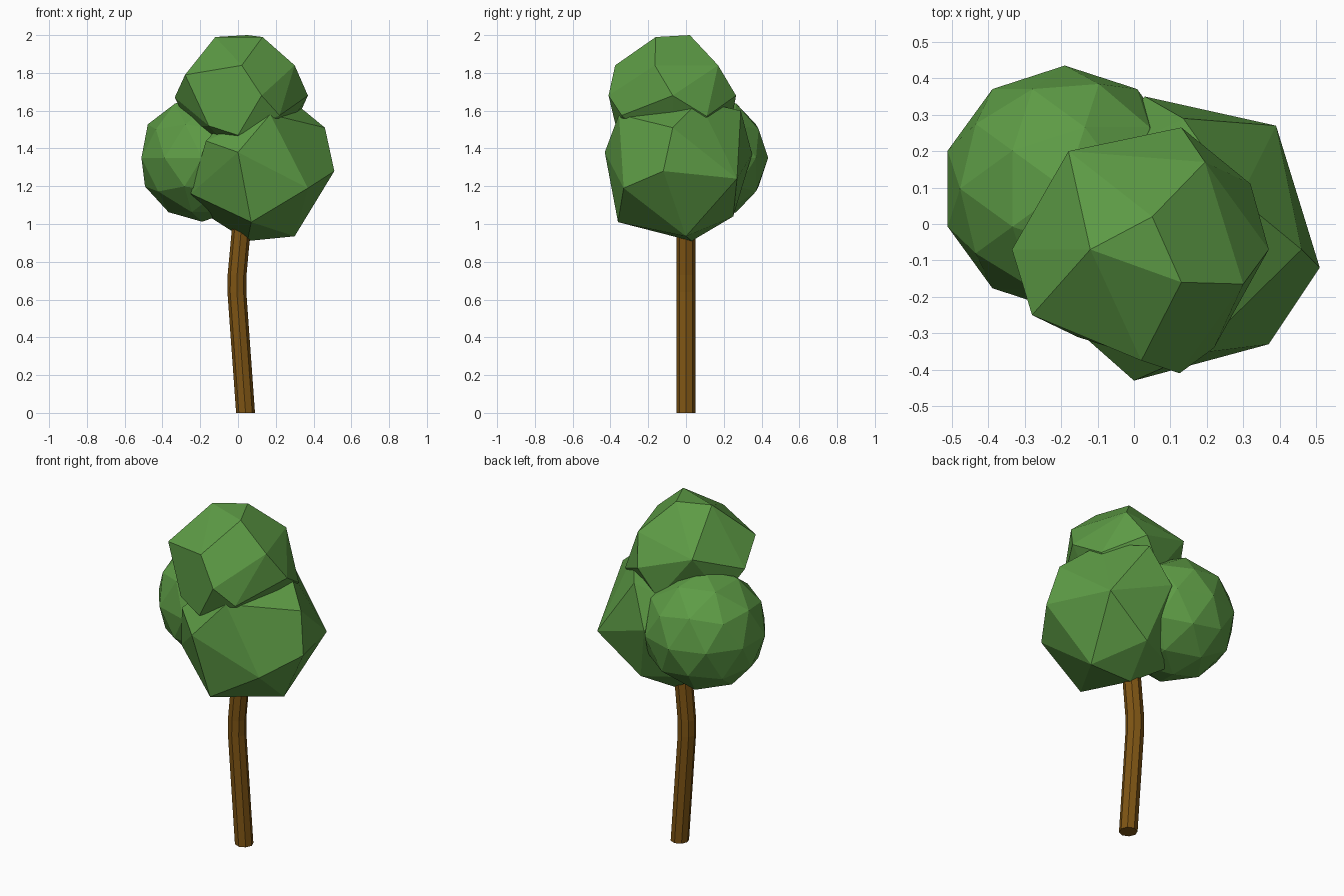
import bpy, bmesh
from math import cos, sin, pi, radians
from mathutils import Vector

if "Cube" in bpy.data.objects:
    bpy.data.objects.remove(bpy.data.objects["Cube"])


def material(name, rgb):
    m = bpy.data.materials.new(name)
    m.diffuse_color = (*rgb, 1)
    m.use_nodes = True
    m.node_tree.nodes["Principled BSDF"].inputs["Base Color"].default_value = m.diffuse_color
    return m


leaf = material("leaf_green", (0.11, 0.33, 0.06))
bark = material("bark_brown", (0.21, 0.09, 0.007))


def finish(bm, name, mat):
    bmesh.ops.recalc_face_normals(bm, faces=bm.faces)
    me = bpy.data.meshes.new(name)
    bm.to_mesh(me)
    bm.free()
    me.materials.append(mat)
    ob = bpy.data.objects.new(name, me)
    bpy.context.collection.objects.link(ob)
    return ob


def hull_clump(name, points):
    """Faceted leaf clump: convex hull with nearly flat facets merged."""
    bm = bmesh.new()
    for p in points:
        bm.verts.new(p)
    res = bmesh.ops.convex_hull(bm, input=bm.verts)
    junk = [v for v in res["geom_interior"] if isinstance(v, bmesh.types.BMVert)]
    bmesh.ops.delete(bm, geom=junk, context='VERTS')
    bmesh.ops.dissolve_limit(bm, angle_limit=radians(6), verts=bm.verts, edges=bm.edges)
    return finish(bm, name, leaf)


# trunk: octagonal tube leaning left, then bending back
bm = bmesh.new()
rings = []
for x, z in ((0.04, 0), (-0.006, 0.64), (-0.005, 0.73), (0.02, 1.0)):
    rings.append([bm.verts.new((x + 0.05 * cos(k * pi / 4), 0.05 * sin(k * pi / 4), z))
                  for k in range(8)])
for a, b in zip(rings, rings[1:]):
    for k in range(8):
        bm.faces.new((a[k], a[(k + 1) % 8], b[(k + 1) % 8], b[k]))
bm.faces.new(rings[0])
bm.faces.new(rings[-1])
finish(bm, "trunk", bark)

# left clump: regular ball
bm = bmesh.new()
bmesh.ops.create_icosphere(bm, subdivisions=2, radius=0.338)
bmesh.ops.translate(bm, verts=bm.verts, vec=(-0.19, 0.097, 1.35))
finish(bm, "left_foliage", leaf)

# top clump: mostly point-symmetric about its centre
centre = Vector((0.02, -0.07, 1.68))
upper = [(0.05, 0.02, 2.0), (-0.12, -0.07, 1.99), (0.13, -0.16, 1.99),
         (0.30, -0.165, 1.84), (0.02, -0.375, 1.84), (0.195, 0.17, 1.84),
         (-0.18, 0.20, 1.785), (-0.28, -0.25, 1.79)]
lower = [2 * centre - Vector(p) for p in upper]
belt = [(0.37, -0.07, 1.68), (0.125, -0.41, 1.68), (0.13, 0.265, 1.68),
        (-0.335, -0.07, 1.67), (0.0, -0.36, 1.47)]
hull_clump("top_foliage", upper + lower + belt)

# right clump: large irregular facets
hull_clump("right_foliage", [
    (0.51, -0.12, 1.28), (0.46, -0.07, 1.51), (0.39, 0.27, 1.24), (0.37, -0.33, 1.19),
    (0.0, -0.43, 1.38), (0.07, -0.36, 1.01), (0.17, -0.355, 1.58), (0.29, 0.07, 1.65),
    (0.135, 0.29, 1.60), (0.30, 0.0, 0.935), (0.05, 0.03, 0.91), (0.12, 0.25, 1.04),
    (0.03, 0.35, 1.37), (-0.17, -0.28, 1.44), (-0.25, -0.17, 1.16), (-0.17, 0.1, 1.05),
    (-0.15, 0.15, 1.45), (0.0, -0.08, 1.62)])
